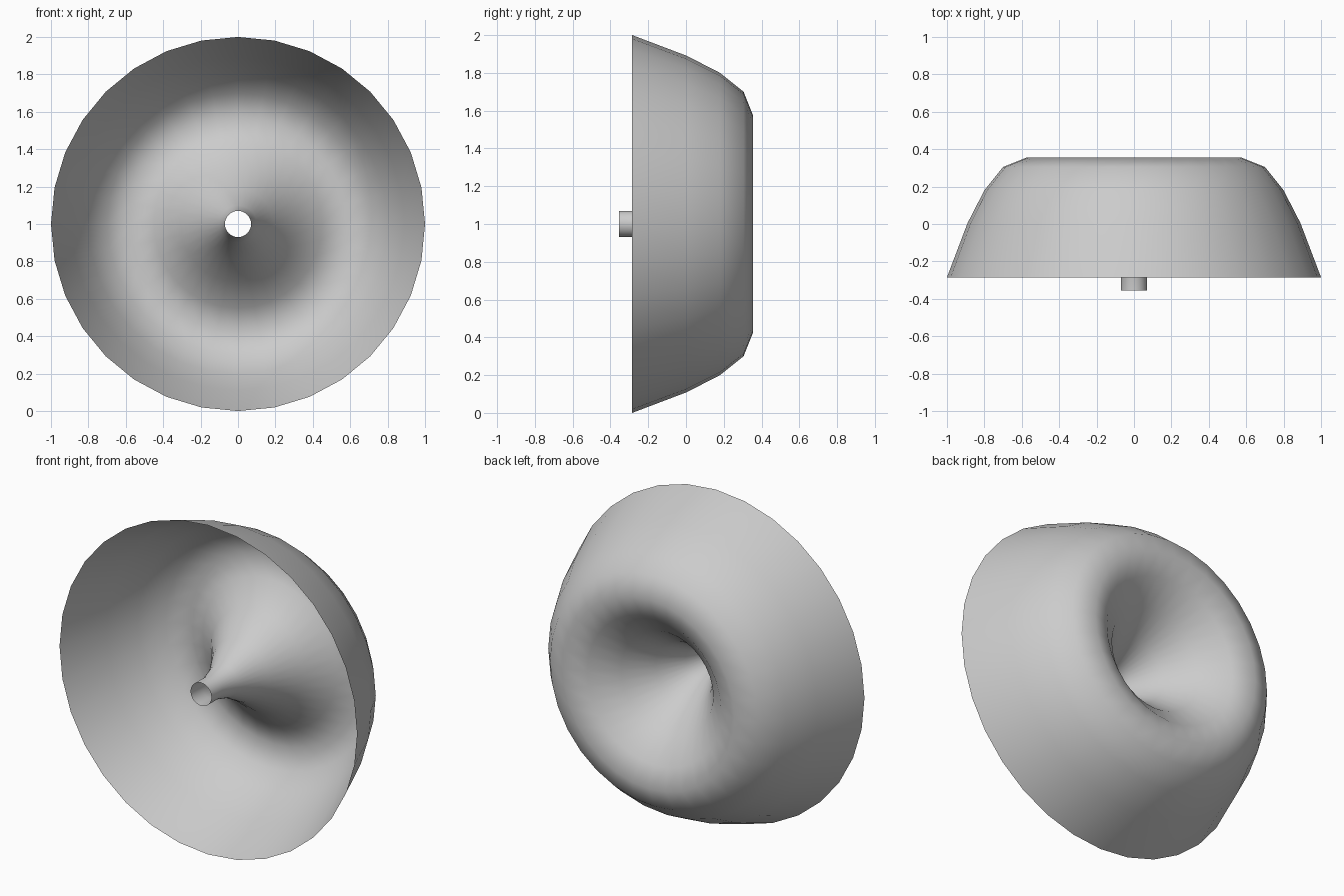
import bpy, bmesh, math

if "Cube" in bpy.data.objects:
    bpy.data.objects.remove(bpy.data.objects["Cube"])

SIDES = 32
# Bowl profile: (radius, y) from the wide front rim, over the back crest, down to the central tube
PROFILE = [(1.0, -0.285), (0.89, 0.005), (0.80, 0.18), (0.70, 0.305), (0.575, 0.355),
           (0.45, 0.305), (0.31, 0.18), (0.19, 0.02), (0.10, -0.14), (0.07, -0.25), (0.07, -0.355)]


def revolve(name, profile):
    """Open surface of revolution about the y axis at z = 1."""
    bm = bmesh.new()
    rings = []
    for r, y in profile:
        rings.append([bm.verts.new((r * math.sin(a), y, 1 + r * math.cos(a)))
                      for a in (2 * math.pi * i / SIDES for i in range(SIDES))])
    for a, b in zip(rings, rings[1:]):
        for i in range(SIDES):
            j = (i + 1) % SIDES
            bm.faces.new((a[i], b[i], b[j], a[j])).smooth = True
    # Outer wall faces away from the axis
    bm.normal_update()
    bm.faces.ensure_lookup_table()
    f = bm.faces[0]
    c = f.calc_center_median()
    if f.normal.x * c.x + f.normal.z * (c.z - 1) < 0:
        bmesh.ops.reverse_faces(bm, faces=bm.faces[:])
    mesh = bpy.data.meshes.new(name)
    bm.to_mesh(mesh)
    bm.free()
    obj = bpy.data.objects.new(name, mesh)
    bpy.context.collection.objects.link(obj)
    return obj


revolve("flared_bowl", PROFILE)
